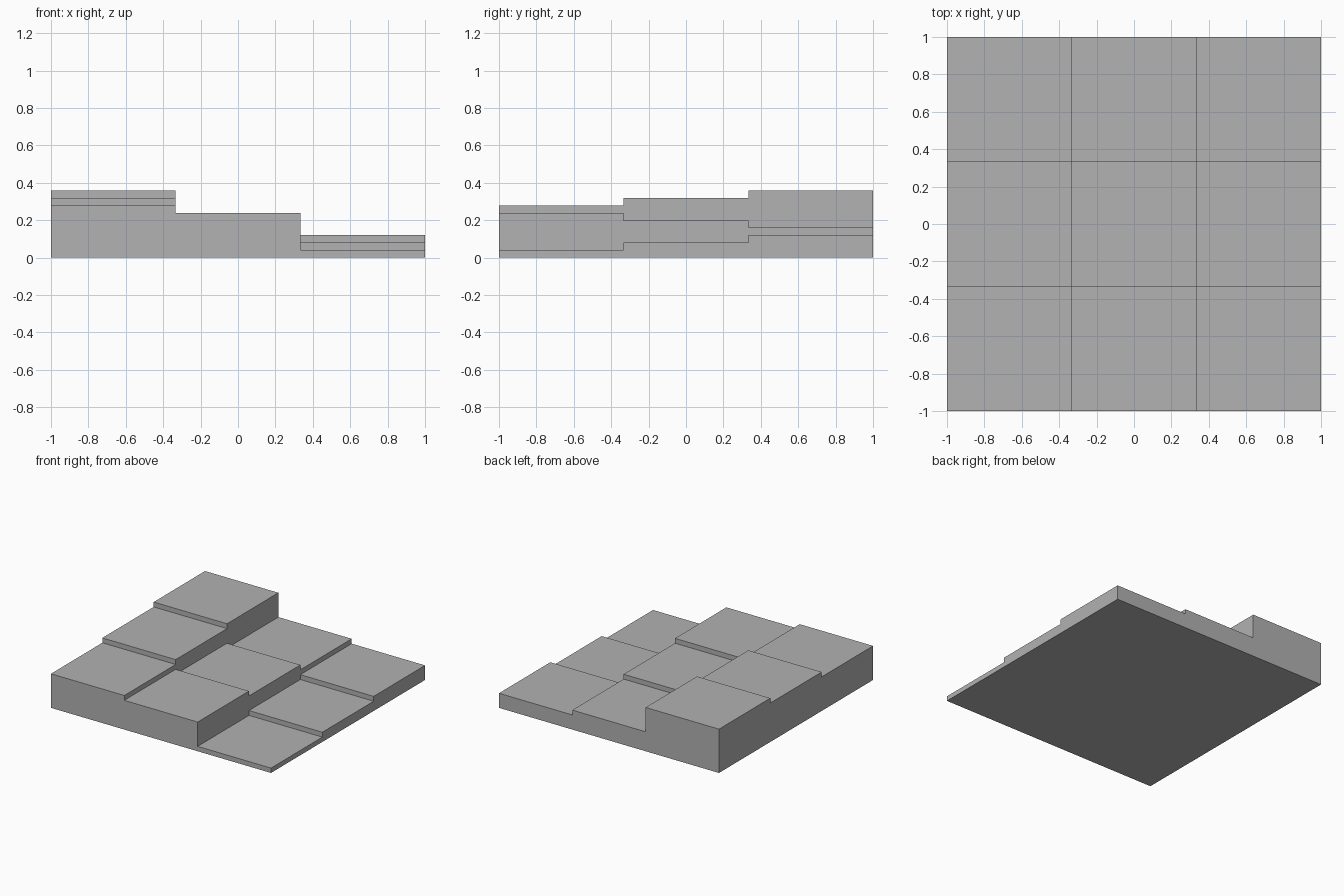
import bpy
import bmesh
from mathutils import Matrix, Vector

if "Cube" in bpy.data.objects:
    bpy.data.objects.remove(bpy.data.objects["Cube"], do_unlink=True)

TILE = 2 / 3
STEP = 0.04

# Plain grey for every block
grey = bpy.data.materials.new("plain_grey")
grey.use_nodes = True
colour = (0.445, 0.445, 0.445, 1)
grey.diffuse_color = colour
grey.node_tree.nodes["Principled BSDF"].inputs["Base Color"].default_value = colour


def add_block(name, x, y, height):
    """Square block standing on the ground, centred on x, y."""
    bm = bmesh.new()
    place = Matrix.Translation(Vector((x, y, height / 2)))
    size = Matrix.Diagonal((TILE, TILE, height, 1))
    bmesh.ops.create_cube(bm, size=1, matrix=place @ size)
    mesh = bpy.data.meshes.new(name)
    bm.to_mesh(mesh)
    bm.free()
    mesh.materials.append(grey)
    block = bpy.data.objects.new(name, mesh)
    bpy.context.collection.objects.link(block)


# Steps wind up through three columns, turning back at the end of each
level = 0
direction = 1
for side, column in ((1, "left"), (0, "middle"), (-1, "right")):
    for row in (-1, 0, 1):
        level += 1
        y = row * direction
        place = {-1: "front", 0: "centre", 1: "back"}[y]
        add_block(f"{column}_{place}_step", side * TILE, y * TILE, level * STEP)
    direction = -direction
